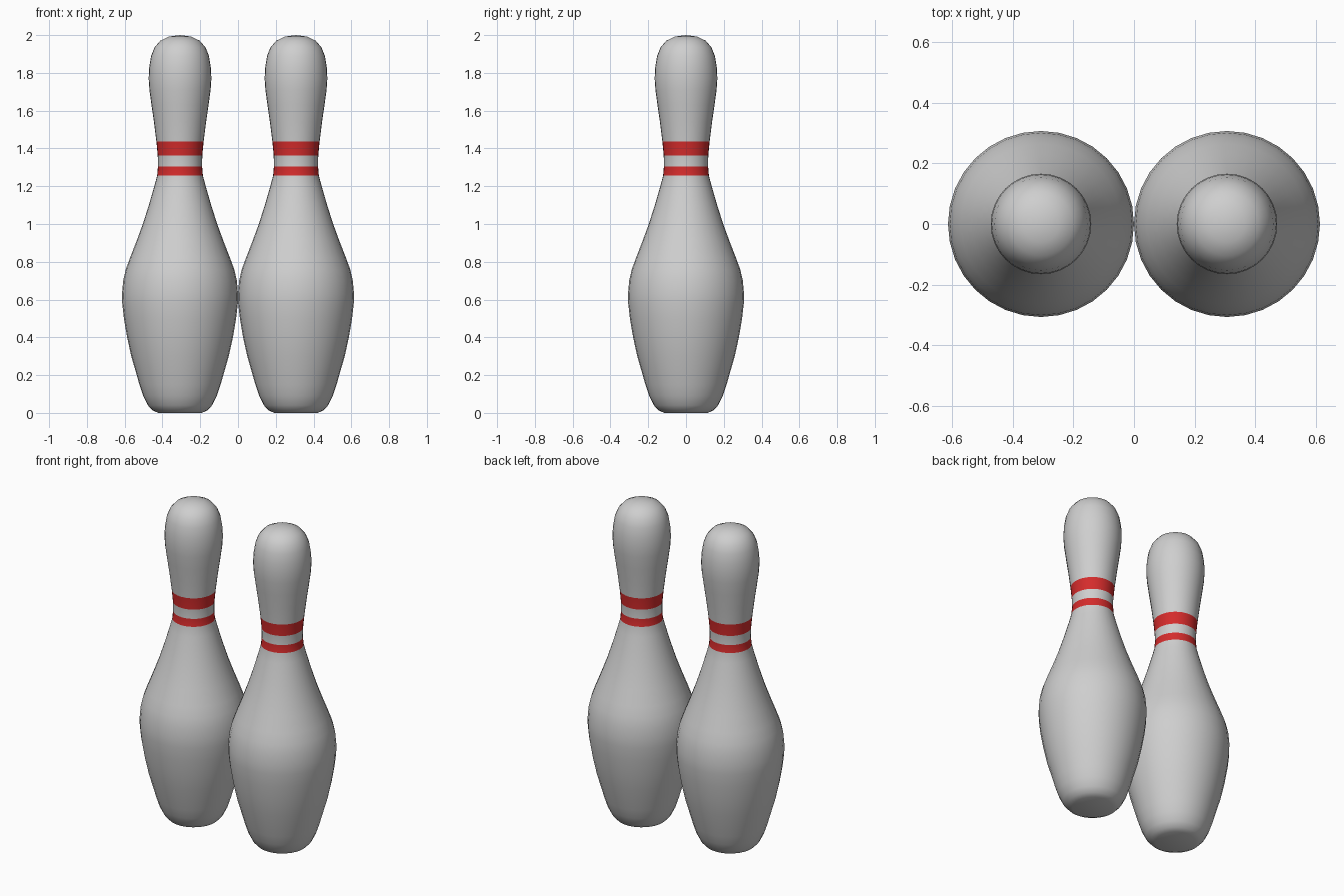
import bpy, bmesh, math

if "Cube" in bpy.data.objects:
    bpy.data.objects.remove(bpy.data.objects["Cube"])

SIDES = 32
# Pin outline: (radius, height) from base to crown
PROFILE = [(0.115, 0.0), (0.145, 0.013), (0.17, 0.04), (0.195, 0.09), (0.215, 0.15),
           (0.232, 0.21), (0.258, 0.30), (0.280, 0.40), (0.297, 0.50), (0.306, 0.58),
           (0.307, 0.63), (0.301, 0.70), (0.287, 0.76), (0.265, 0.82), (0.230, 0.91),
           (0.197, 1.00), (0.165, 1.10), (0.136, 1.20), (0.121, 1.257), (0.117, 1.305),
           (0.118, 1.363), (0.125, 1.437), (0.138, 1.54), (0.151, 1.63), (0.162, 1.71),
           (0.166, 1.77), (0.163, 1.83), (0.153, 1.89), (0.135, 1.935), (0.105, 1.97),
           (0.06, 1.992)]
STRIPES = [(1.257, 1.305), (1.363, 1.437)]


def material(name, color):
    m = bpy.data.materials.new(name)
    m.diffuse_color = (*color, 1)
    m.use_nodes = True
    m.node_tree.nodes["Principled BSDF"].inputs["Base Color"].default_value = m.diffuse_color
    return m


white = material("pin_white", (0.62, 0.62, 0.62))
red = material("stripe_red", (0.66, 0.025, 0.025))


def pin(name, x):
    bm = bmesh.new()
    rings = []
    for r, z in PROFILE:
        rings.append([bm.verts.new((r * math.cos(2 * math.pi * i / SIDES),
                                    r * math.sin(2 * math.pi * i / SIDES), z))
                      for i in range(SIDES)])
    for a, b in zip(rings, rings[1:]):
        for i in range(SIDES):
            j = (i + 1) % SIDES
            bm.faces.new((a[i], a[j], b[j], b[i]))
    # Flat base and rounded crown
    bm.faces.new(rings[0][::-1])
    top = bm.verts.new((0, 0, 2.0))
    for i in range(SIDES):
        bm.faces.new((rings[-1][i], rings[-1][(i + 1) % SIDES], top))
    # Neck stripes by height
    for f in bm.faces:
        f.smooth = True
        z = f.calc_center_median().z
        f.material_index = int(any(lo < z < hi for lo, hi in STRIPES))
    me = bpy.data.meshes.new(name)
    bm.to_mesh(me)
    bm.free()
    me.materials.append(white)
    me.materials.append(red)
    ob = bpy.data.objects.new(name, me)
    ob.location.x = x
    bpy.context.collection.objects.link(ob)


pin("left_pin", -0.307)
pin("right_pin", 0.307)
